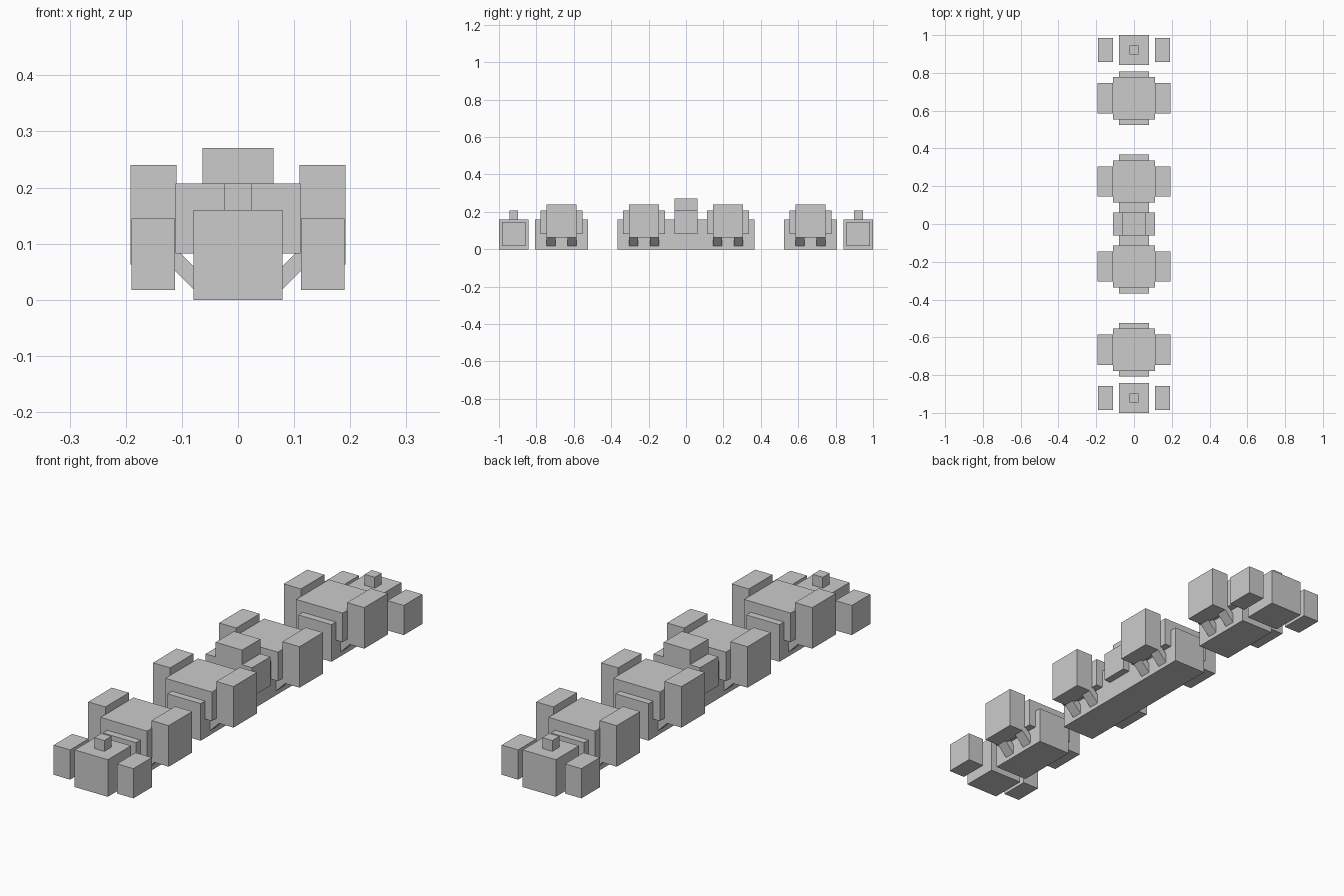
import bpy
from math import pi

if "Cube" in bpy.data.objects:
    bpy.data.objects.remove(bpy.data.objects["Cube"])


def box(name, x, y, z, tilt=0):
    """Box from (min, max) ranges, optionally tilted about the y axis."""
    ranges = (x, y, z)
    bpy.ops.mesh.primitive_cube_add(size=1, location=[(a + b) / 2 for a, b in ranges])
    ob = bpy.context.object
    ob.name = name
    ob.scale = [b - a for a, b in ranges]
    ob.rotation_euler.y = tilt
    return ob


def around(c, half):
    return (c - half, c + half)


# Base rails: a long centre one and two short ones
box("centre_base", (-0.079, 0.079), (-0.367, 0.367), (0, 0.16))
for s in (-1, 1):
    box("outer_base", (-0.079, 0.079), around(s * 0.666, 0.142), (0, 0.16))

# Centre block and its raised cap
box("centre_block", (-0.111, 0.111), (-0.062, 0.062), (0.082, 0.207))
box("centre_cap", (-0.063, 0.063), (-0.062, 0.062), (0.207, 0.27))

# Four modules: body, side pods and diagonal struts
for yc in (-0.666, -0.225, 0.225, 0.666):
    box("module_body", (-0.111, 0.111), around(yc, 0.112), (0.082, 0.207))
    for s in (-1, 1):
        box("side_pod", around(s * 0.151, 0.041), around(yc, 0.08), (0.063, 0.24))
        for d in (-1, 1):
            box("strut", around(s * 0.1, 0.05), around(yc + d * 0.056, 0.024),
                around(0.06, 0.0145), tilt=-s * pi / 4)

# End units: block, top knob and detached side blocks
for e in (-1, 1):
    box("end_block", (-0.079, 0.079), around(e * 0.921, 0.079), (0, 0.16))
    box("end_knob", (-0.024, 0.024), around(e * 0.921, 0.024), (0.16, 0.207))
    for s in (-1, 1):
        box("end_side_block", around(s * 0.151, 0.039), around(e * 0.921, 0.063),
            (0.017, 0.145))
